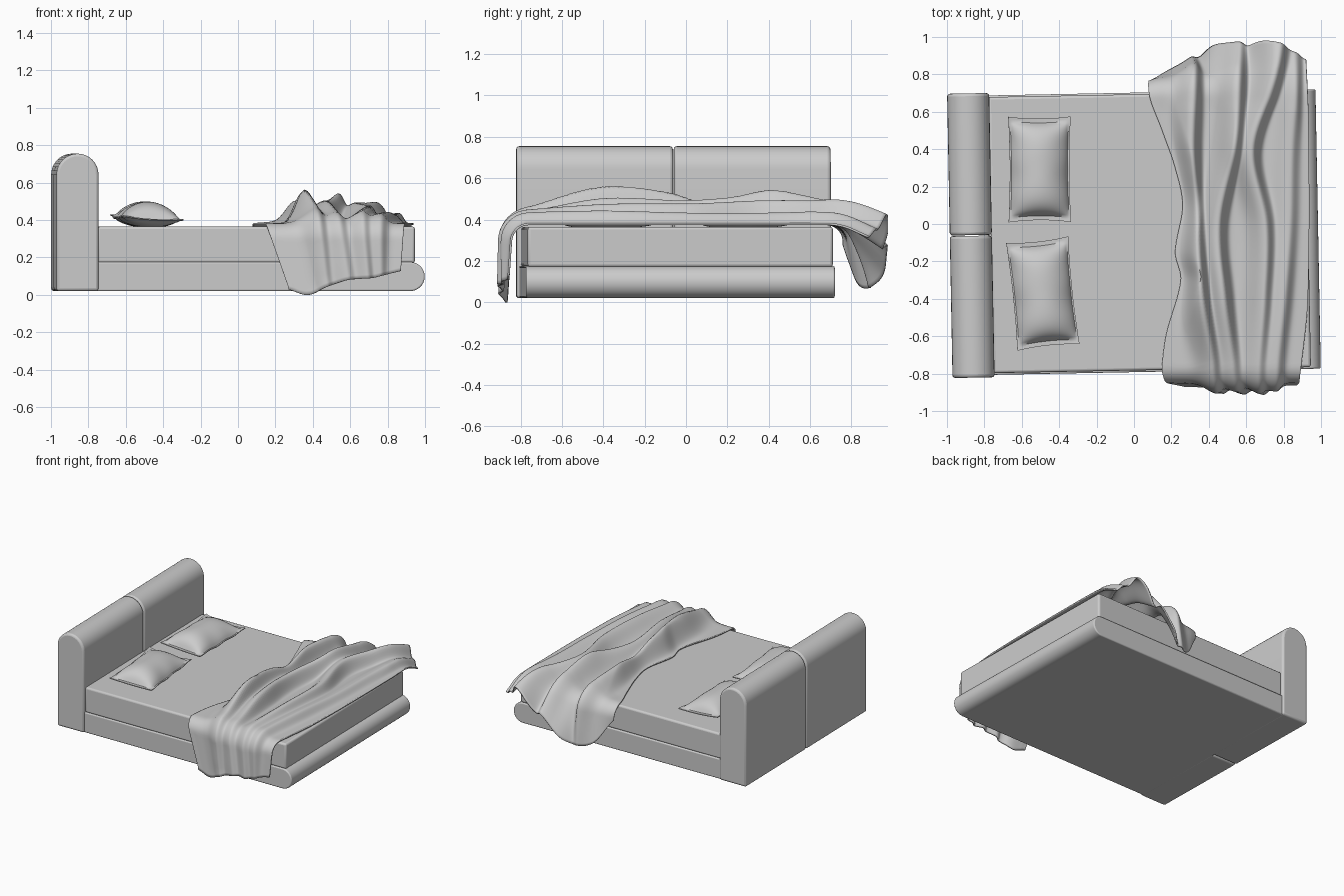
import bpy, bmesh, math
from math import sin, cos, pi, radians, exp

if "Cube" in bpy.data.objects:
    bpy.data.objects.remove(bpy.data.objects["Cube"])

TURN, SHIFT = 0.019, -0.045   # the bed frame stands slightly turned


def finish(bm, name, bevel=0, angle=40):
    bmesh.ops.recalc_face_normals(bm, faces=bm.faces)
    me = bpy.data.meshes.new(name)
    bm.to_mesh(me)
    bm.free()
    ob = bpy.data.objects.new(name, me)
    bpy.context.collection.objects.link(ob)
    if bevel:
        m = ob.modifiers.new("Bevel", 'BEVEL')
        m.width, m.segments, m.limit_method = bevel, 3, 'ANGLE'
        m.angle_limit = radians(40)
    bpy.ops.object.select_all(action='DESELECT')
    ob.select_set(True)
    bpy.context.view_layer.objects.active = ob
    bpy.ops.object.shade_smooth_by_angle(angle=radians(angle))
    return ob


def prism(name, profile, y0, y1, bevel):
    """Extrude an x-z profile along y, placed in the turned bed frame."""
    bm = bmesh.new()
    f = bm.faces.new([bm.verts.new((x, y0, z)) for x, z in profile])
    r = bmesh.ops.extrude_face_region(bm, geom=[f])
    vs = [v for v in r['geom'] if isinstance(v, bmesh.types.BMVert)]
    bmesh.ops.translate(bm, verts=vs, vec=(0, y1 - y0, 0))
    ob = finish(bm, name, bevel)
    ob.location.y, ob.rotation_euler.z = SHIFT, TURN
    return ob


def arc(cx, cz, r, a0, a1, n=16):
    return [(cx + r * cos(a0 + (a1 - a0) * i / n), cz + r * sin(a0 + (a1 - a0) * i / n))
            for i in range(n + 1)]


def smooth(t):
    t = min(1, max(0, t))
    return t * t * (3 - 2 * t)


def curve(xs, ys, x):
    """Smooth interpolation through the points (xs, ys)."""
    x = min(xs[-1], max(xs[0], x))
    i = max(k for k in range(len(xs) - 1) if x >= xs[k])

    def slope(k):
        a, b = max(0, k - 1), min(len(xs) - 1, k + 1)
        return (ys[b] - ys[a]) / (xs[b] - xs[a])
    h = xs[i + 1] - xs[i]
    t = (x - xs[i]) / h
    w = smooth(t)
    return (ys[i] * (1 - w) + ys[i + 1] * w + h * slope(i) * t * (1 - t) ** 2
            - h * slope(i + 1) * t * t * (1 - t))


def grid_faces(bm, rows):
    for a, b in zip(rows, rows[1:]):
        for k in range(len(a) - 1):
            bm.faces.new((a[k], a[k + 1], b[k + 1], b[k]))


# headboard: two cushions with a round top
R = 0.1125
head = [(-0.985, 0.02), (-0.76, 0.02)] + arc(-0.8725, 0.755 - R, R, 0, pi)
for side, (y0, y1) in {"front": (-0.76, -0.002), "back": (0.002, 0.76)}.items():
    prism("headboard_" + side, head, y0, y1, 0.015)

# base with a rolled foot end, and the mattress
base = [(-0.78, 0.175), (-0.78, 0.02)] + arc(0.907, 0.0975, 0.0775, -pi / 2, pi / 2)
prism("bed_base", base, -0.747, 0.747, 0.008)
prism("mattress", [(-0.765, 0.17), (0.932, 0.17), (0.932, 0.365), (-0.765, 0.365)],
      -0.738, 0.738, 0.014)


# pillows: puffed centre with a thin flat border
def pillow(name, x, y, w, l, turn):
    bm = bmesh.new()
    N, M = 36, 48
    for top in (1, -1):
        rows = []
        for j in range(M + 1):
            row = []
            for i in range(N + 1):
                a, b = 2 * i / N - 1, 2 * j / M - 1
                pa = max(0, 1 - (a / 0.94) ** 2) ** 0.75
                pb = max(0, 1 - (b / 0.9) ** 4) ** 0.6
                puff = pa * pb * (1 - 0.1 * b)
                z = 0.09 * puff + 0.003 if top > 0 else -0.04 * puff - 0.003
                px = a * w / 2 * (1 - 0.05 * (1 - b * b))
                py = b * l / 2 * (1 - 0.04 * (1 - a * a))
                z += 0.012 * a * a * b * b + 0.004 * sin(9 * b) * a * a
                row.append(bm.verts.new((px, py, z)))
            rows.append(row)
        grid_faces(bm, rows)
    edges = [e for e in bm.edges if e.is_boundary]
    bmesh.ops.bridge_loops(bm, edges=edges)
    ob = finish(bm, name, angle=50)
    ob.location = (x, y, 0.403)
    ob.rotation_euler = (0, 0.06, turn)


pillow("pillow_back", -0.505, 0.292, 0.335, 0.565, 0.005)
pillow("pillow_front", -0.488, -0.372, 0.335, 0.58, 0.105)

# blanket: folds run across the bed, front end hangs, back end sticks out and droops
ST = [-1.1, -0.8, -0.4, 0, 0.4, 0.8, 1.1]
RIDGES = [  # x along the fold, then its height
    ([.41, .42, .36, .33, .31, .32, .30], [.035, .06, .16, .12, .12, .09, .05]),
    ([.54, .53, .48, .45, .53, .56, .56], [.04, .05, .12, .11, .13, .10, .06]),
    ([.66, .66, .69, .70, .63, .76, .80], [.04, .05, .08, .09, .11, .10, .07]),
    ([.76, .76, .80, .83, .84, .87, .87], [.03, .05, .06, .05, .05, .06, .05])]
LEFT = ([-.85, -.6, -.3, -.15, .1, .3, .5, .7, .9],
        [.14, .17, .25, .22, .26, .22, .15, .08, .09])
RIGHT = ([-.8, -.4, .5, .9], [.89, .93, .935, .92])
U = [0, .15, .35, .55, .75, 1]
FRONT_LEN = [.37, .40, .36, .32, .31, .27]
BACK_LEN = [.10, .30, .34, .26, .24, .16]
BACK_ANGLE = [88, 80, 62, 40, 15, 25]


def blanket_column(u, n=56):
    """One strand of cloth across the bed, from front hem to back hem."""
    def point(s, y, z, phi, sign):
        x0 = curve(*LEFT, s)
        x = x0 + u * (curve(*RIGHT, s) - x0)
        h = 0
        for px, ph in RIDGES:
            d = x - curve(ST, px, s)
            h += curve(ST, ph, s) * exp(-(d / (0.085 if d < 0 else 0.035)) ** 2)
        h *= smooth(u / 0.16) * smooth((1 - u) / 0.08)
        if sign < 0:
            k = max(0, -s - 0.78) / 0.37
            x += (0.27 + 0.60 * u - x) * min(1, k)
            x += 0.01 * sin(12 * u) * k
        elif s > 0.6:
            h += 0.03 * sin(19 * u) * (s - 0.6) * 2
        return (x, y + sign * h * sin(phi), z + h * cos(phi))

    halves = []
    for sign in (-1, 1):
        edge = 0.75 if sign < 0 else 0.67
        total = (0.79 + curve(U, FRONT_LEN, u)) if sign < 0 else (0.73 + curve(U, BACK_LEN, u))
        amax = radians(86 if sign < 0 else curve(U, BACK_ANGLE, u))
        y, z, ds = 0, 0.378, total / n
        pts = []
        for i in range(n + 1):
            s = i * ds
            phi = amax * min(1, max(0, (s - edge) / 0.13))
            pts.append(point(sign * s, y, z, phi, sign))
            y += sign * ds * cos(phi)
            z -= ds * sin(phi)
        halves.append(pts)
    return halves[0][:0:-1] + halves[1]


bm = bmesh.new()
COLS = 110
grid_faces(bm, [[bm.verts.new(p) for p in blanket_column(i / COLS)] for i in range(COLS + 1)])
blanket = finish(bm, "blanket", angle=60)
sol = blanket.modifiers.new("Thickness", 'SOLIDIFY')
sol.thickness, sol.offset = 0.01, 0
